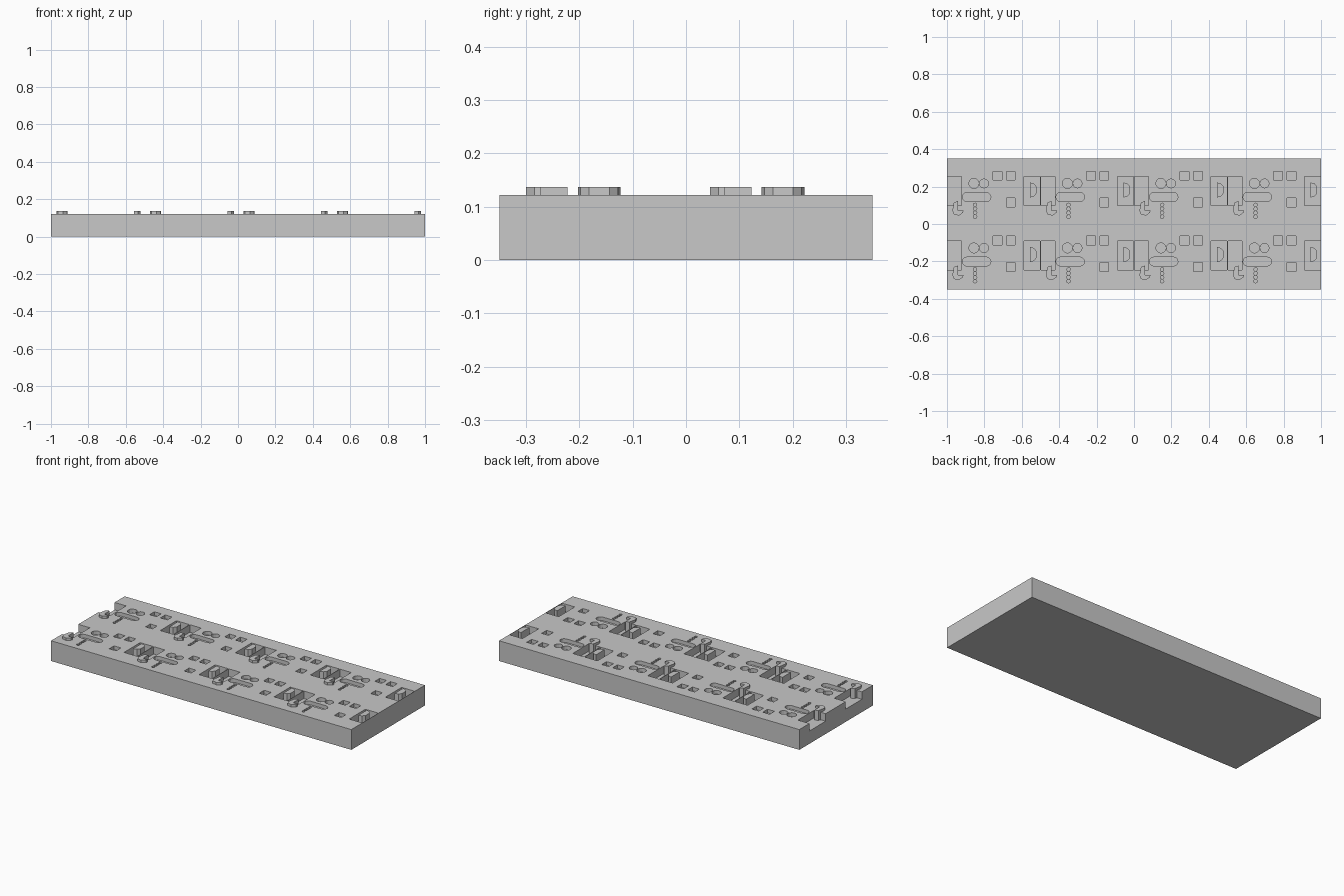
import bpy, bmesh
from math import sin, cos, pi

if "Cube" in bpy.data.objects:
    bpy.data.objects.remove(bpy.data.objects["Cube"])

TOP = 0.122
POCKET_FLOOR = TOP - 0.045
RECESS_FLOOR = TOP - 0.022
PEG_TOP = 0.137
TILES = [(-1 + 0.5 * i, -0.345 * j) for i in range(4) for j in range(2)]

grey = bpy.data.materials.new("plain grey")
grey.use_nodes = True
colour = (0.58, 0.58, 0.58, 1)
grey.diffuse_color = colour
grey.node_tree.nodes["Principled BSDF"].inputs["Base Color"].default_value = colour


def rect(x0, x1, y0, y1):
    return [(x0, y0), (x1, y0), (x1, y1), (x0, y1)]


def capsule(x0, x1, y, r, n=6):
    """Rounded bar between two centres; equal centres give a circle."""
    right = [(x1 + r * cos(a), y + r * sin(a)) for a in [pi * (k / n - 0.5) for k in range(n + 1)]]
    left = [(x0 - r * cos(a), y - r * sin(a)) for a in [pi * (k / n - 0.5) for k in range(n + 1)]]
    if x0 == x1:
        right, left = right[:-1], left[:-1]
    return right + left


def prisms(name, outlines, z0, z1):
    """One object made of upright prisms."""
    bm = bmesh.new()
    for outline in outlines:
        low = [bm.verts.new((x, y, z0)) for x, y in outline]
        high = [bm.verts.new((x, y, z1)) for x, y in outline]
        bm.faces.new(low[::-1])
        bm.faces.new(high)
        for k in range(len(low)):
            m = (k + 1) % len(low)
            bm.faces.new((low[k], low[m], high[m], high[k]))
    bmesh.ops.recalc_face_normals(bm, faces=bm.faces)
    mesh = bpy.data.meshes.new(name)
    bm.to_mesh(mesh)
    bm.free()
    mesh.materials.append(grey)
    obj = bpy.data.objects.new(name, mesh)
    bpy.context.collection.objects.link(obj)
    return obj


def tiled(outlines):
    return [[(x + dx, y + dy) for x, y in o] for dx, dy in TILES for o in outlines]


# Base slab
slab = prisms("base_slab", [rect(-1, 1, -0.35, 0.35)], 0, TOP)

# Deep pockets, split by a thin wall at each tile joint and open on the left end
pockets = []
for dx, dy in TILES:
    start = -0.05 if dx == -1 else 0.002
    for x0, x1 in ((start, 0.077), (0.412, 0.498)):
        pockets.append(rect(x0 + dx, x1 + dx, 0.10 + dy, 0.254 + dy))

# Shallow recesses: square holes, two discs, a bar and a dotted tail
squares = [rect(x - 0.023, x + 0.023, y - 0.023, y + 0.023)
           for x, y in ((0.27, 0.257), (0.342, 0.257), (0.342, 0.115))]
rounds = [capsule(0.144, 0.144, 0.217, 0.027),
          capsule(0.198, 0.198, 0.217, 0.024),
          capsule(0.107, 0.211, 0.144, 0.024)]
rounds += [capsule(0.15, 0.15, 0.102 - 0.021 * k, 0.0095, 4) for k in range(4)]

cutters = [prisms("pocket_cutter", pockets, POCKET_FLOOR, 0.3),
           prisms("recess_cutter", tiled(squares + rounds), RECESS_FLOOR, 0.3)]
bpy.context.view_layer.objects.active = slab
for cutter in cutters:
    cutter.hide_render = True
    mod = slab.modifiers.new(cutter.name, "BOOLEAN")
    mod.operation = "DIFFERENCE"
    mod.solver = "EXACT"
    mod.object = cutter
    bpy.ops.object.modifier_apply(modifier=mod.name)
    bpy.data.objects.remove(cutter)
slab.data.materials.clear()
slab.data.materials.append(grey)

# Half-round pegs standing in the pockets
peg = [(0.444, 0.142), (0.465, 0.147), (0.478, 0.163),
       (0.478, 0.201), (0.465, 0.217), (0.444, 0.222)]
prisms("half_round_pegs", tiled([peg]), POCKET_FLOOR - 0.005, PEG_TOP)

# Hooked pegs at the pocket corners
hook = [(0.037, 0.115), (0.059, 0.123), (0.059, 0.072), (0.088, 0.072),
        (0.086, 0.061), (0.064, 0.045), (0.037, 0.051), (0.029, 0.072)]
prisms("hooked_pegs", tiled([hook]), POCKET_FLOOR - 0.005, PEG_TOP)
